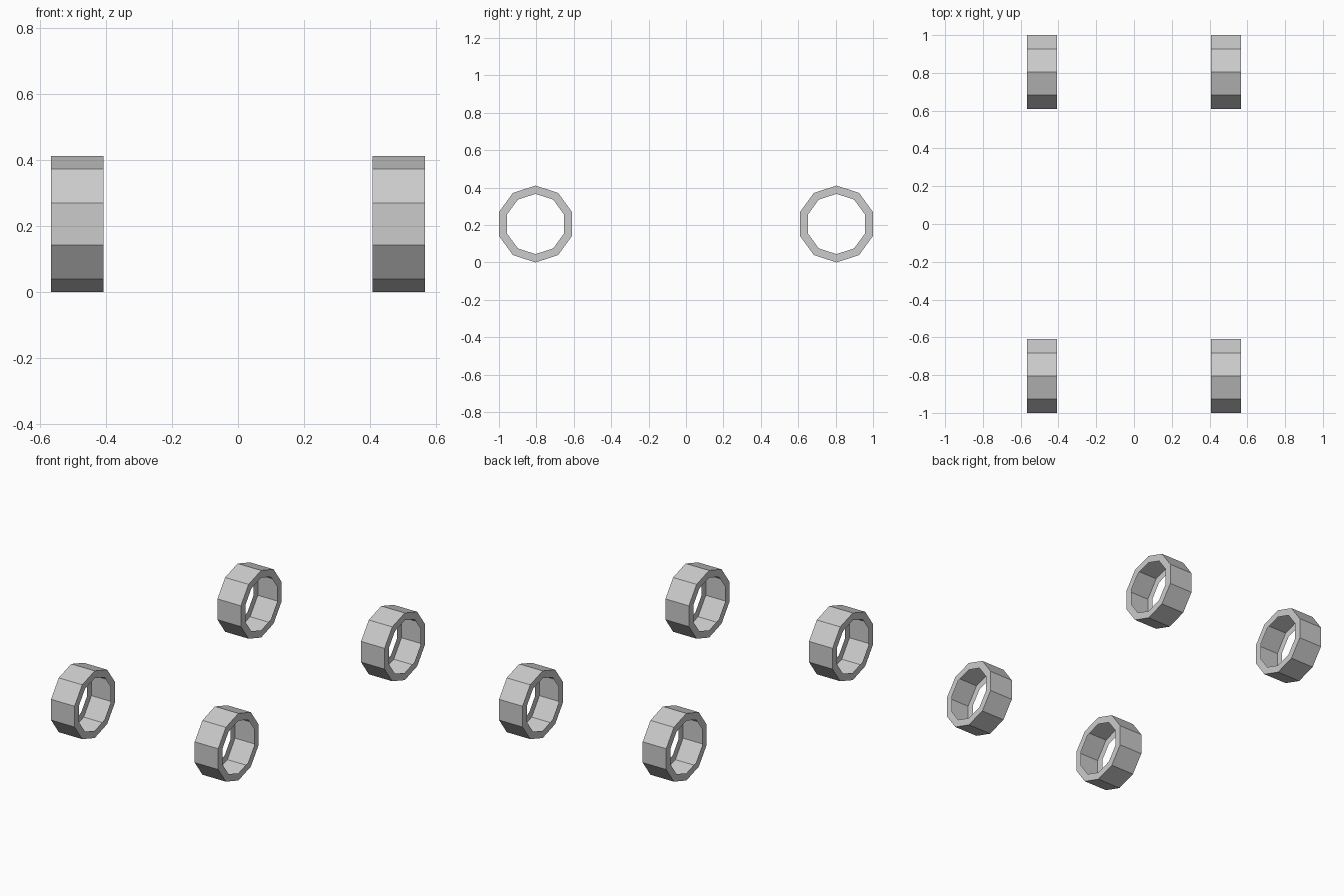
import bpy, bmesh, math

if "Cube" in bpy.data.objects:
    bpy.data.objects.remove(bpy.data.objects["Cube"])

SIDES = 10
R_OUT, R_IN = 0.2055, 0.161
X_IN, X_OUT = 0.407, 0.566
Y_AXLE = 1 - R_OUT * math.cos(math.pi / SIDES)


def tyre(name, side, y):
    """Hollow ten-sided tyre: thin tread and two sidewalls, open inside."""
    bm = bmesh.new()
    # U-shaped cross-section at the top corner, swept around the axle
    profile = [(X_IN, R_IN), (X_IN, R_OUT), (X_OUT, R_OUT), (X_OUT, R_IN)]
    rings = []
    for i in range(SIDES):
        a = 2 * math.pi * i / SIDES
        rings.append([bm.verts.new((side * x, y + r * math.sin(a),
                                    R_OUT + r * math.cos(a))) for x, r in profile])
    for i in range(SIDES):
        a, b = rings[i], rings[(i + 1) % SIDES]
        for j in range(3):
            # wind the faces so that normals point outwards on both sides
            face = (a[j], a[j + 1], b[j + 1], b[j])
            bm.faces.new(face if side < 0 else face[::-1])
    bm.normal_update()
    # tread normals must point away from the axle
    tread = next(f for f in bm.faces if abs(f.normal.x) < 0.5)
    centre = tread.calc_center_median()
    if tread.normal.y * (centre.y - y) + tread.normal.z * (centre.z - R_OUT) < 0:
        bmesh.ops.reverse_faces(bm, faces=bm.faces)
    mesh = bpy.data.meshes.new(name)
    bm.to_mesh(mesh)
    bm.free()
    bpy.context.collection.objects.link(bpy.data.objects.new(name, mesh))


# four tyres, one at each corner
for side, side_name in ((-1, "left"), (1, "right")):
    for end, end_name in ((-1, "front"), (1, "rear")):
        tyre(f"{end_name}_{side_name}_tyre", side, end * Y_AXLE)
